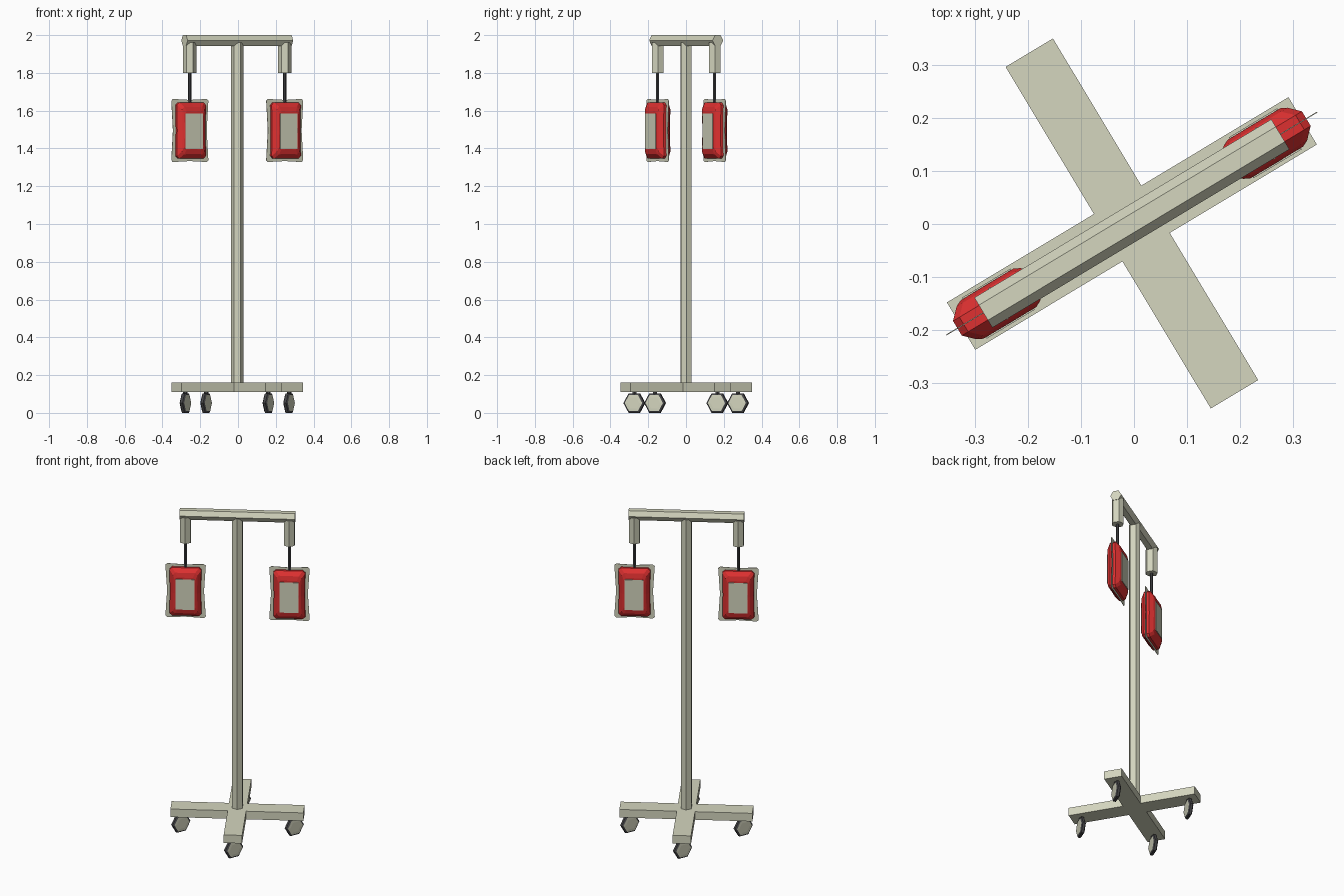
import bpy, bmesh, math
from mathutils import Matrix, Vector

cube = bpy.data.objects.get("Cube")
if cube:
    bpy.data.objects.remove(cube, do_unlink=True)


def material(name, color):
    m = bpy.data.materials.new(name)
    m.use_nodes = True
    m.diffuse_color = (*color, 1)
    m.node_tree.nodes["Principled BSDF"].inputs["Base Color"].default_value = (*color, 1)
    return m


BEIGE = material("pale beige", (0.66, 0.67, 0.52))
RED = material("blood red", (0.73, 0.03, 0.03))
DARK = material("dark grey", (0.06, 0.06, 0.065))

# The whole stand is turned about the vertical axis
TURN = Matrix.Translation((-0.004, 0.001, 0)) @ Matrix.Rotation(math.radians(31), 4, "Z")


def finish(name, bm, mats, place=Matrix()):
    bmesh.ops.recalc_face_normals(bm, faces=bm.faces)
    mesh = bpy.data.meshes.new(name)
    bm.to_mesh(mesh)
    bm.free()
    for m in mats:
        mesh.materials.append(m)
    ob = bpy.data.objects.new(name, mesh)
    ob.matrix_world = TURN @ place
    bpy.context.collection.objects.link(ob)
    return ob


def loft(name, rings, mats, place=Matrix()):
    """Skin a closed solid over matching rings of points."""
    bm = bmesh.new()
    loops = [[bm.verts.new(p) for p in ring] for ring in rings]
    n = len(loops[0])
    for a, b in zip(loops, loops[1:]):
        for i in range(n):
            j = (i + 1) % n
            bm.faces.new((a[i], a[j], b[j], b[i]))
    bm.faces.new(loops[0][::-1])
    bm.faces.new(loops[-1])
    return finish(name, bm, mats, place)


def hexagon(r, z):
    """Hexagon with two corners on the y axis."""
    return [(r * math.sin(k * math.pi / 3), r * math.cos(k * math.pi / 3), z) for k in range(6)]


def tube(name, r, z0, z1, mat, place=Matrix()):
    return loft(name, [hexagon(r, z0), hexagon(r, z1)], [mat], place)


def outline(w, h, cut, pinch, y):
    """Upright panel outline: cut corners and slightly drawn-in sides."""
    corner = [(w - pinch, 0), (w, h - cut), (w - cut, h), (0, h - pinch / 2)]
    half = corner + [(-x, z) for x, z in corner[2:0:-1]]
    return [(x, y, z) for x, z in half] + [(-x, y, -z) for x, z in half]


# Cross-shaped foot
bm = bmesh.new()
L, W = 0.375, 0.052
points = []
for k in range(4):
    spin = Matrix.Rotation(k * math.pi / 2, 3, "Z")
    points += [spin @ Vector(p) for p in ((L, -W, 0.11), (L, W, 0.11), (W, W, 0.11))]
foot = bm.faces.new([bm.verts.new(p) for p in points])
top = bmesh.ops.extrude_face_region(bm, geom=[foot])["geom"]
bmesh.ops.translate(bm, vec=(0, 0, 0.05), verts=[v for v in top if isinstance(v, bmesh.types.BMVert)])
finish("cross_foot", bm, [BEIGE])

# Pole and crossbar
tube("pole", 0.033, 0.155, 1.96, BEIGE)
tube("crossbar", 0.033, -0.326, 0.326, BEIGE,
     Matrix.Translation((0, 0, 1.9715)) @ Matrix.Rotation(math.pi / 2, 4, "Y"))

# Caster wheels with pale hubs, all swivelled the same way
profile = [(-0.014, 0.034), (-0.013, 0.05), (-0.007, 0.06),
           (0.007, 0.06), (0.013, 0.05), (0.014, 0.034)]
swivel = Matrix.Rotation(math.radians(-53), 4, "Z") @ Matrix.Rotation(math.pi / 2, 4, "Y")
for k in range(4):
    spot = Matrix.Rotation(k * math.pi / 2, 3, "Z") @ Vector((0.32, 0, 0.052))
    wheel = loft(f"caster_wheel_{k + 1}", [hexagon(r, z) for z, r in profile],
                 [DARK, BEIGE], Matrix.Translation(spot) @ swivel)
    for f in wheel.data.polygons:
        f.material_index = int(abs(f.normal.z) > 0.99)
    tube(f"caster_stem_{k + 1}", 0.012, 0.09, 0.112, DARK, Matrix.Translation((spot.x, spot.y, 0)))

# Hanging bags: holder, rod, filled pouch, seam flange and two labels
for side, s in (("left", 1), ("right", -1)):
    at = Matrix.Translation((s * 0.293, 0, 0))
    middle = Matrix.Translation((s * 0.293, 0, 1.495))
    tube(f"{side}_holder", 0.035, 1.8, 1.96, BEIGE, at)
    tube(f"{side}_rod", 0.009, 1.62, 1.81, DARK, at)
    layers = [(-0.042, 0.058, 0.1), (-0.036, 0.07, 0.126), (-0.016, 0.09, 0.149),
              (0.016, 0.09, 0.149), (0.036, 0.07, 0.126), (0.042, 0.058, 0.1)]
    loft(f"{side}_pouch", [outline(w, h, 0.014, 0.003, y) for y, w, h in layers], [RED], middle)
    loft(f"{side}_seam_flange", [outline(0.114, 0.167, 0.01, 0.01, y) for y in (-0.001, 0.001)],
         [BEIGE], middle)
    for face, d in (("front", -1), ("back", 1)):
        ring = [(x * 0.053, z * 0.094 - 0.005) for x, z in ((-1, -1), (1, -1), (1, 1), (-1, 1))]
        loft(f"{side}_{face}_label", [[(x, d * y, z) for x, z in ring] for y in (0.041, 0.045)],
             [BEIGE], middle)
